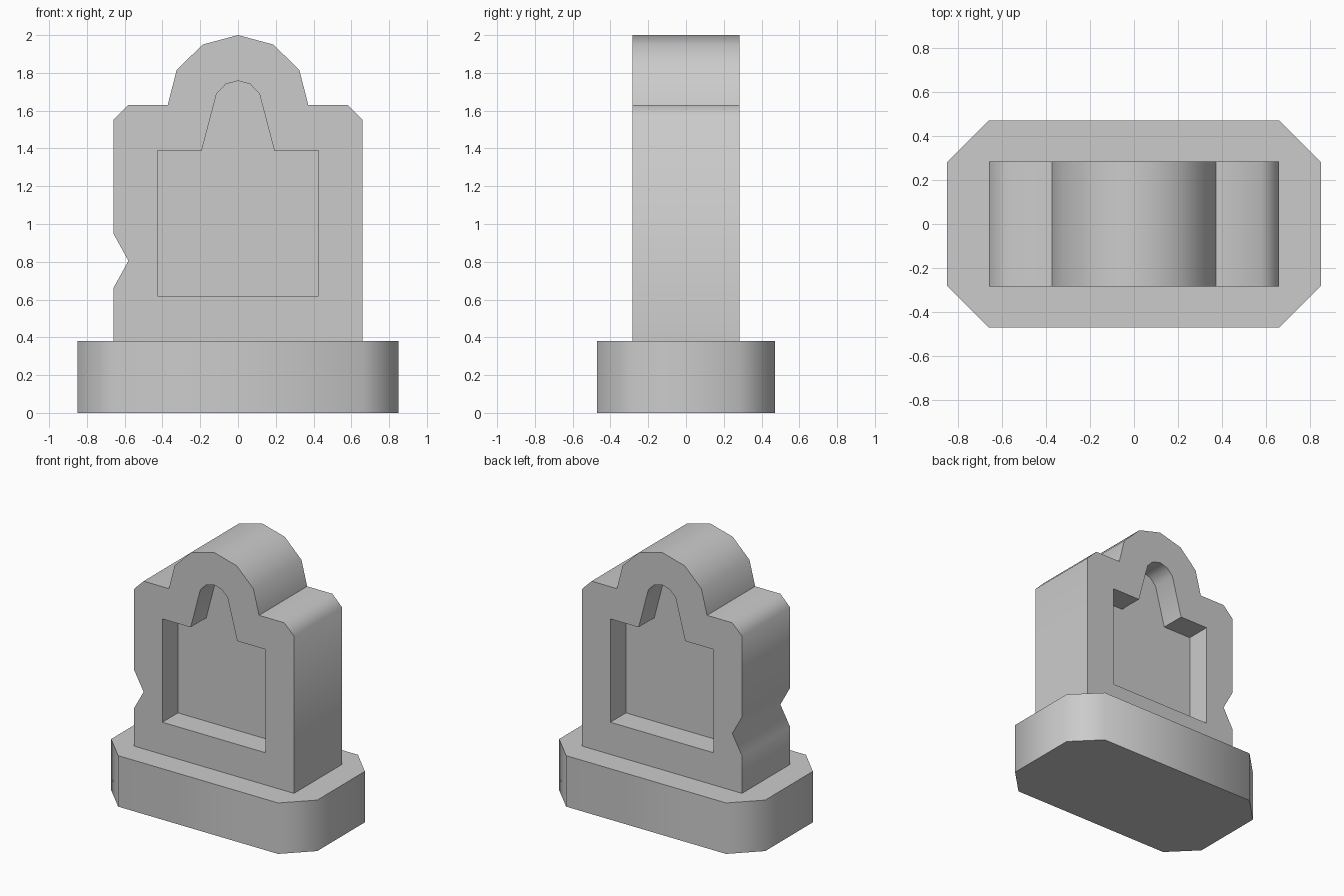
import bpy, bmesh, math
from mathutils import Vector

if "Cube" in bpy.data.objects:
    bpy.data.objects.remove(bpy.data.objects["Cube"])


def prism(name, points, start, depth):
    """Closed solid from a 3D outline swept along the depth vector."""
    mesh = bpy.data.meshes.new(name)
    bm = bmesh.new()
    face = bm.faces.new([bm.verts.new(Vector(p) + Vector(start)) for p in points])
    ext = bmesh.ops.extrude_face_region(bm, geom=[face], use_keep_orig=True)
    new_verts = [g for g in ext["geom"] if isinstance(g, bmesh.types.BMVert)]
    bmesh.ops.translate(bm, verts=new_verts, vec=depth)
    bmesh.ops.recalc_face_normals(bm, faces=bm.faces)
    bm.to_mesh(mesh)
    bm.free()
    obj = bpy.data.objects.new(name, mesh)
    bpy.context.collection.objects.link(obj)
    return obj


def smooth(obj):
    bpy.ops.object.select_all(action='DESELECT')
    obj.select_set(True)
    bpy.context.view_layer.objects.active = obj
    bpy.ops.object.shade_smooth_by_angle(angle=math.radians(62))


def mirrored(half):
    """Right half outline (bottom to top centre) plus its left mirror."""
    return half + [(-x, z) for x, z in reversed(half) if x > 0]


def upright(outline):
    return [(x, 0, z) for x, z in outline]


# Chamfered plinth
corner = [(0.85, 0.28), (0.66, 0.47)]
outline = corner + [(-x, y) for x, y in reversed(corner)]
outline += [(-x, -y) for x, y in outline]
plinth = prism("plinth", [(x, y, 0) for x, y in outline], (0, 0, 0), (0, 0, 0.38))
smooth(plinth)

# Upright slab with rounded crown and a chipped left edge
half = [(0.66, 0.38), (0.66, 1.55), (0.58, 1.63), (0.372, 1.63),
        (0.325, 1.815), (0.187, 1.95), (0, 2.0)]
outline = mirrored(half)
chip = [(-0.66, 0.95), (-0.58, 0.805), (-0.66, 0.66)]
outline = outline[:-1] + chip + outline[-1:]
slab = prism("slab", upright(outline), (0, -0.283, 0), (0, 0.566, 0))

# Recessed panels on the front and back
panel = mirrored([(0.425, 0.62), (0.425, 1.39), (0.192, 1.39),
                  (0.113, 1.69), (0.065, 1.74), (0, 1.758)])
for name, side in (("front_panel_cutter", -1), ("back_panel_cutter", 1)):
    cutter = prism(name, upright(panel), (0, side * 0.1, 0), (0, side * 0.3, 0))
    mod = slab.modifiers.new(name, 'BOOLEAN')
    mod.operation = 'DIFFERENCE'
    mod.solver = 'EXACT'
    mod.object = cutter
    bpy.context.view_layer.objects.active = slab
    bpy.ops.object.modifier_apply(modifier=name)
    bpy.data.objects.remove(cutter)
smooth(slab)
